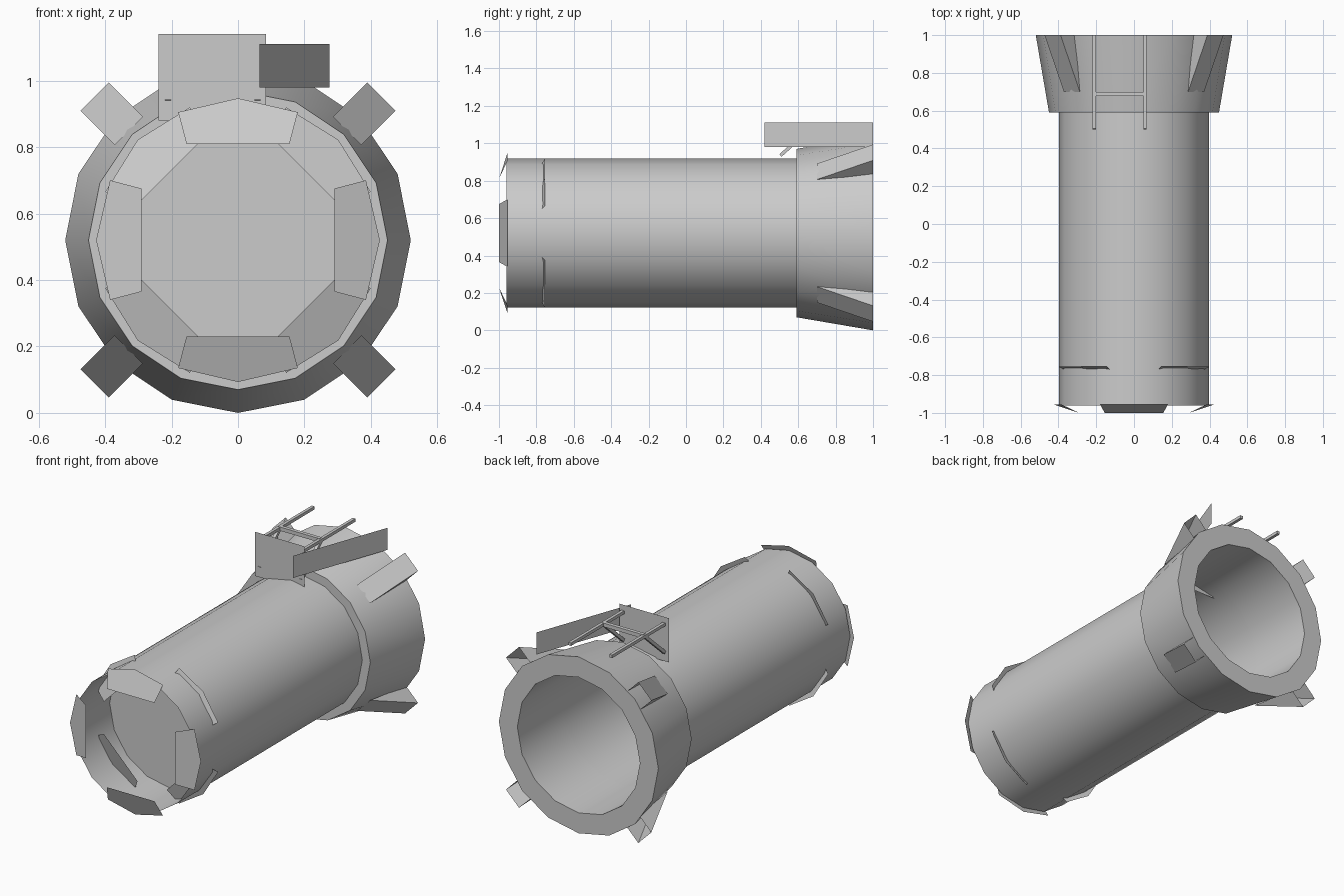
import bpy, bmesh
from math import sin, cos, pi, radians
from mathutils import Matrix, Vector

cube = bpy.data.objects.get("Cube")
if cube:
    bpy.data.objects.remove(cube)

AXIS = 0.52      # height of the barrel's centre line
SIDES = 16

grey = bpy.data.materials.new("light grey")
grey.use_nodes = True
colour = (0.6, 0.6, 0.6, 1)
grey.diffuse_color = colour
grey.node_tree.nodes["Principled BSDF"].inputs["Base Color"].default_value = colour


def make(name, verts, faces, smooth=False):
    mesh = bpy.data.meshes.new(name)
    mesh.from_pydata(verts, [], faces)
    mesh.materials.append(grey)
    ob = bpy.data.objects.new(name, mesh)
    bpy.context.collection.objects.link(ob)
    if smooth:
        bpy.ops.object.select_all(action='DESELECT')
        ob.select_set(True)
        bpy.context.view_layer.objects.active = ob
        bpy.ops.object.shade_smooth_by_angle(angle=radians(35))
    return ob


def lathe(name, profile, closed=False):
    """Turn (radius, y) points about the barrel's centre line."""
    n = len(profile)
    verts = [(r * sin(2 * pi * k / SIDES), y, AXIS + r * cos(2 * pi * k / SIDES))
             for k in range(SIDES) for r, y in profile]
    faces = []
    for k in range(SIDES):
        a, b = k * n, (k + 1) % SIDES * n
        for i in range(n if closed else n - 1):
            j = (i + 1) % n
            faces.append((a + i, a + j, b + j, b + i))
    return make(name, verts, faces, True)


def around(points, angle):
    """Place (tangent, y, radius) points at an angle about the centre line."""
    turn = Matrix.Rotation(radians(angle), 3, 'Y')
    return [turn @ Vector(p) + Vector((0, 0, AXIS)) for p in points]


def bar(name, a, b, size=0.018):
    """Square bar between two points."""
    a, b = Vector(a), Vector(b)
    bm = bmesh.new()
    bmesh.ops.create_cube(bm, size=1)
    d = b - a
    m = (Matrix.Translation((a + b) / 2) @ d.to_track_quat('Z', 'Y').to_matrix().to_4x4()
         @ Matrix.Diagonal((size, size, d.length, 1)))
    bm.transform(m)
    ob = make(name, [], [])
    bm.to_mesh(ob.data)
    bm.free()
    ob.data.materials.clear()
    ob.data.materials.append(grey)


# Barrel, recessed front disc and flared rear collar
lathe("barrel", [(0.398, 0.59), (0.398, -0.96)])
lathe("rear_collar", [(0.397, 0.59), (0.45, 0.59), (0.52, 1), (0.4, 1)], True)
disc = [(0.396 * sin(2 * pi * k / SIDES), -0.63, AXIS + 0.396 * cos(2 * pi * k / SIDES))
        for k in range(SIDES)]
make("recessed_disc", disc, [range(SIDES)])

# Tilted tabs: four on the front rim, four inside on the diagonals
for k in range(8):
    back = 0.2 * (k % 2)
    tab = [(-0.155, back - 1, 0.29), (0.155, back - 1, 0.29), (0.18, back - 0.955, 0.385),
           (0, back - 0.955, 0.427), (-0.18, back - 0.955, 0.385)]
    make("inner_tab" if k % 2 else "rim_tab", around(tab, 45 * k), [range(5)])

# Wedge fins on the collar, open at the back
for k in range(4):
    fin = [(s * 0.06, y, r) for s in (-1, 1) for y, r in ((0.7, 0.465), (1, 0.61), (1, 0.5))]
    make("collar_fin", around(fin, 45 + 90 * k), [(0, 3, 4, 1), (0, 1, 2), (3, 5, 4)])

# Sight: upright front plate and slanted side panel
make("front_plate", [(x, 0.5, z) for x, z in
                     ((-0.24, 0.88), (0.085, 0.88), (0.085, 1.14), (-0.24, 1.14))],
     [range(4)])
make("side_panel", [(0.065, 0.42, 0.98), (0.275, 1, 0.98), (0.275, 1, 1.11), (0.065, 0.42, 1.11)],
     [range(4)])

# Frame behind the front plate
for x in (-0.21, 0.058):
    bar("frame_rail", (x, 0.505, 1.1), (x, 1, 1.1))
    bar("frame_strut", (x, 0.505, 0.935), (x, 0.69, 1.1))
bar("frame_crossbar", (-0.21, 0.688, 1.1), (0.058, 0.688, 1.1), 0.022)
